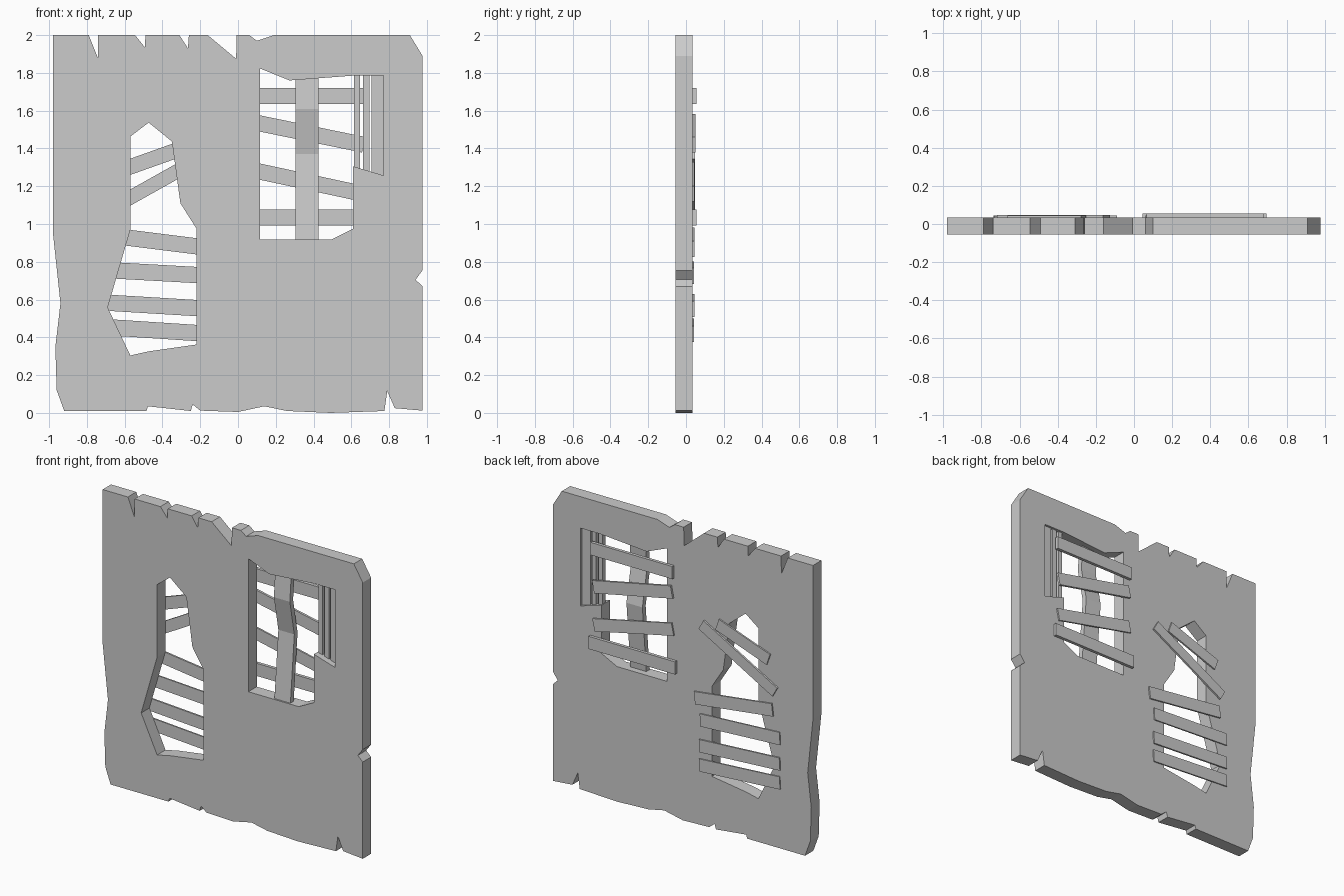
import bpy, bmesh
from math import atan2, cos
from mathutils import Matrix, Vector

if "Cube" in bpy.data.objects:
    bpy.data.objects.remove(bpy.data.objects["Cube"])

BACK = 0.035          # rear face of the wall
FRONT = -0.055        # front face of the wall


def add_mesh(name, bm):
    bmesh.ops.recalc_face_normals(bm, faces=bm.faces)
    mesh = bpy.data.meshes.new(name)
    bm.to_mesh(mesh)
    bm.free()
    ob = bpy.data.objects.new(name, mesh)
    bpy.context.collection.objects.link(ob)
    return ob


def box(name, x0, x1, y0, y1, z0, z1, slope=0.0):
    """Box given by its limits, optionally turned in the wall plane."""
    bm = bmesh.new()
    bmesh.ops.create_cube(bm, size=1)
    a = atan2(slope, 1)
    m = (Matrix.Translation(((x0 + x1) / 2, (y0 + y1) / 2, (z0 + z1) / 2))
         @ Matrix.Rotation(-a, 4, 'Y')
         @ Matrix.Diagonal((x1 - x0, y1 - y0, z1 - z0, 1)))
    bmesh.ops.transform(bm, matrix=m, verts=bm.verts)
    return add_mesh(name, bm)


def plank(name, x0, x1, ref_x, ref_z, slope, top):
    """Plank nailed on the rear face; its centre line passes (ref_x, ref_z)."""
    a = atan2(slope, 1)
    cx = (x0 + x1) / 2
    cz = ref_z + slope * (cx - ref_x)
    half = (x1 - x0) / cos(a) / 2
    w = 0.043 * cos(a)
    return box(name, cx - half, cx + half, BACK - 0.002, top, cz - w, cz + w, slope)


# Wall panel: chipped outline with two ragged window holes
outline = [(-.98, 2), (-.79, 2), (-.742, 1.88), (-.74, 2), (-.545, 2), (-.493, 1.935),
           (-.49, 2), (-.31, 2), (-.265, 1.93), (-.26, 2), (-.16, 2), (-.01, 1.875),
           (-.007, 2), (.06, 2), (.10, 1.97), (.19, 2), (.91, 2), (.977, 1.89),
           (.977, .755), (.94, .705), (.977, .67), (.977, .012), (.83, .025),
           (.79, .115), (.775, .01), (.49, 0), (.26, .01), (.14, .035), (0, .005),
           (-.2, .012), (-.24, .045), (-.25, .01), (-.477, .035), (-.485, .01),
           (-.92, .01), (-.96, .12), (-.967, .35), (-.94, .58), (-.98, .955)]
left_hole = [(-.57, 1.463), (-.473, 1.537), (-.35, 1.437), (-.305, 1.11), (-.22, .976),
             (-.22, .362), (-.477, .325), (-.57, .304), (-.69, .558), (-.57, .97)]
right_hole = [(.117, 1.823), (.273, 1.76), (.617, 1.786), (.77, 1.786), (.77, 1.257),
              (.61, 1.305), (.61, .976), (.495, .918), (.117, .918)]

curve = bpy.data.curves.new("wall_outline", 'CURVE')
curve.dimensions = '2D'
curve.fill_mode = 'BOTH'
curve.extrude = (BACK - FRONT) / 2
for pts in (outline, left_hole, right_hole):
    sp = curve.splines.new('POLY')
    sp.points.add(len(pts) - 1)
    for p, (x, z) in zip(sp.points, pts):
        p.co = (x, z, 0, 1)
    sp.use_cyclic_u = True
    sp.use_smooth = False
tmp = bpy.data.objects.new("wall_outline", curve)
bpy.context.collection.objects.link(tmp)
mesh = bpy.data.meshes.new_from_object(
    tmp.evaluated_get(bpy.context.evaluated_depsgraph_get()))
bm = bmesh.new()
bm.from_mesh(mesh)
bpy.data.objects.remove(tmp)
bmesh.ops.remove_doubles(bm, verts=bm.verts, dist=0.0005)
bmesh.ops.transform(bm, verts=bm.verts,
                    matrix=Matrix.Translation((0, (BACK + FRONT) / 2, 0))
                    @ Matrix.Rotation(atan2(1, 0), 4, 'X'))
for f in bm.faces:
    f.smooth = False
add_mesh("wall_panel", bm)

# Planks across the left hole: x range, point on centre line, slope, rear limit
for i, args in enumerate([(-.65, -.265, -.57, 1.303, .355, .045),
                          (-.70, -.145, -.57, 1.14, .56, .047),
                          (-.68, -.095, -.22, .882, -.125, .045),
                          (-.735, -.135, -.22, .73, -.055, .043),
                          (-.735, -.13, -.22, .555, -.06, .045),
                          (-.735, -.13, -.22, .423, -.065, .043)]):
    plank(f"left_plank_{i + 1}", *args)

# Planks across the right hole
for i, args in enumerate([(.065, .68, .117, 1.678, 0, .055),
                          (.075, .665, .117, 1.532, -.205, .049),
                          (.07, .665, .117, 1.277, -.215, .045),
                          (.045, .695, .117, 1.035, 0, .055)]):
    plank(f"right_plank_{i + 1}", *args)

# Bent upright bar standing inside the right hole
bm = bmesh.new()
rows = []
for z, y in [(1.79, -.035), (1.61, -.05), (1.37, -.002), (.905, -.045)]:
    rows.append([bm.verts.new(Vector((x, y + d, z)))
                 for x, d in ((.305, 0), (.425, 0), (.425, .035), (.305, .035))])
for a, b in zip(rows, rows[1:]):
    for k in range(4):
        n = (k + 1) % 4
        bm.faces.new((a[k], a[n], b[n], b[k]))
bm.faces.new(rows[0])
bm.faces.new(rows[-1])
add_mesh("bent_bar", bm)

# Narrow upright slats filling the right side of the hole
for i, (x0, x1, z0) in enumerate([(.615, .645, 1.295), (.662, .695, 1.28),
                                  (.706, .772, 1.255)]):
    box(f"shutter_slat_{i + 1}", x0, x1, -.015, .02, z0, 1.79)
